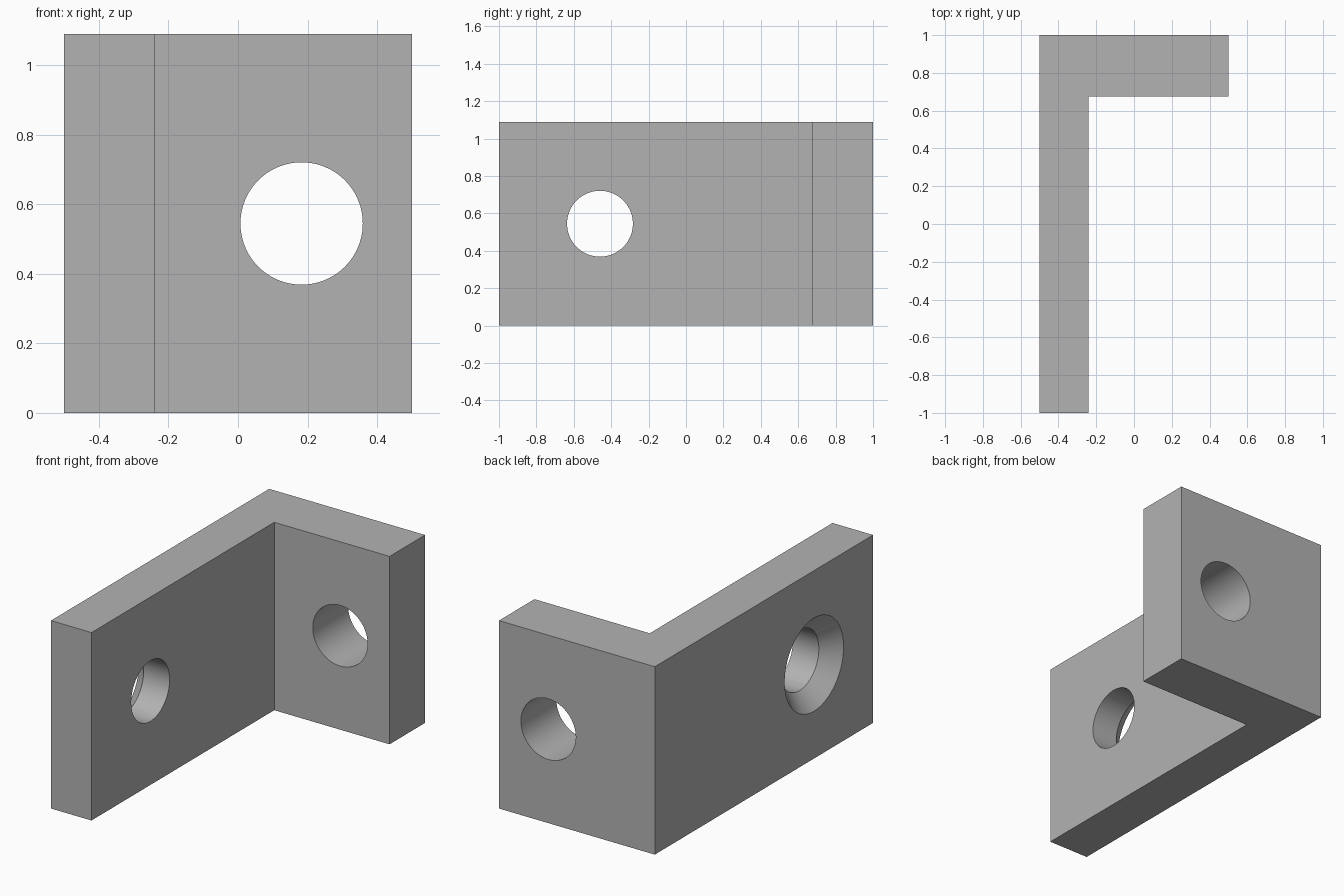
import bpy
import bmesh
import math
from mathutils import Matrix, Vector

cube = bpy.data.objects.get("Cube")
if cube:
    bpy.data.objects.remove(cube, do_unlink=True)

HEIGHT = 1.09
MID = HEIGHT / 2
HOLE_R = 0.176
SINK_R = 0.27
SINK_DEPTH = 0.093

grey = bpy.data.materials.new("plain grey")
grey.use_nodes = True
colour = (0.45, 0.45, 0.45, 1)
grey.diffuse_color = colour
grey.node_tree.nodes["Principled BSDF"].inputs["Base Color"].default_value = colour


def add_object(name, bm):
    bmesh.ops.recalc_face_normals(bm, faces=bm.faces[:])
    mesh = bpy.data.meshes.new(name)
    bm.to_mesh(mesh)
    bm.free()
    mesh.materials.append(grey)
    obj = bpy.data.objects.new(name, mesh)
    bpy.context.collection.objects.link(obj)
    return obj


def cutter(name, r1, r2, depth, centre, axis):
    """Round cutter running along the axis, from radius r1 to r2."""
    bm = bmesh.new()
    turn = Vector((0, 0, 1)).rotation_difference(Vector(axis)).to_matrix().to_4x4()
    bmesh.ops.create_cone(bm, cap_ends=True, segments=96, radius1=r1, radius2=r2,
                          depth=depth, matrix=Matrix.Translation(centre) @ turn)
    obj = add_object(name, bm)
    obj.hide_render = True
    return obj


# L-shaped bracket body
bm = bmesh.new()
outline = [(-0.5, -1), (-0.24, -1), (-0.24, 0.675), (0.5, 0.675), (0.5, 1), (-0.5, 1)]
base = bm.faces.new([bm.verts.new((x, y, 0)) for x, y in outline])
walls = bmesh.ops.extrude_face_region(bm, geom=[base], use_keep_orig=True)
top = [v for v in walls["geom"] if isinstance(v, bmesh.types.BMVert)]
bmesh.ops.translate(bm, verts=top, vec=(0, 0, HEIGHT))
bracket = add_object("angle_bracket", bm)

# Holes through both legs, and a countersink on the long leg's outer face
slope = (SINK_R - HOLE_R) / SINK_DEPTH
extra = 0.05
cutters = [
    cutter("short_leg_hole", HOLE_R, HOLE_R, 1, (0.183, 0.84, MID), (0, 1, 0)),
    cutter("long_leg_hole", HOLE_R, HOLE_R, 1, (-0.37, -0.46, MID), (1, 0, 0)),
    cutter("countersink", SINK_R + slope * extra, HOLE_R, SINK_DEPTH + extra,
           (-0.5 + (SINK_DEPTH - extra) / 2, -0.46, MID), (1, 0, 0)),
]

bpy.ops.object.select_all(action='DESELECT')
bracket.select_set(True)
bpy.context.view_layer.objects.active = bracket
for tool in cutters:
    mod = bracket.modifiers.new(tool.name, 'BOOLEAN')
    mod.operation = 'DIFFERENCE'
    mod.solver = 'EXACT'
    mod.object = tool
    bpy.ops.object.modifier_apply(modifier=mod.name)
for tool in cutters:
    bpy.data.objects.remove(tool, do_unlink=True)

bpy.ops.object.shade_smooth_by_angle(angle=math.radians(30))
